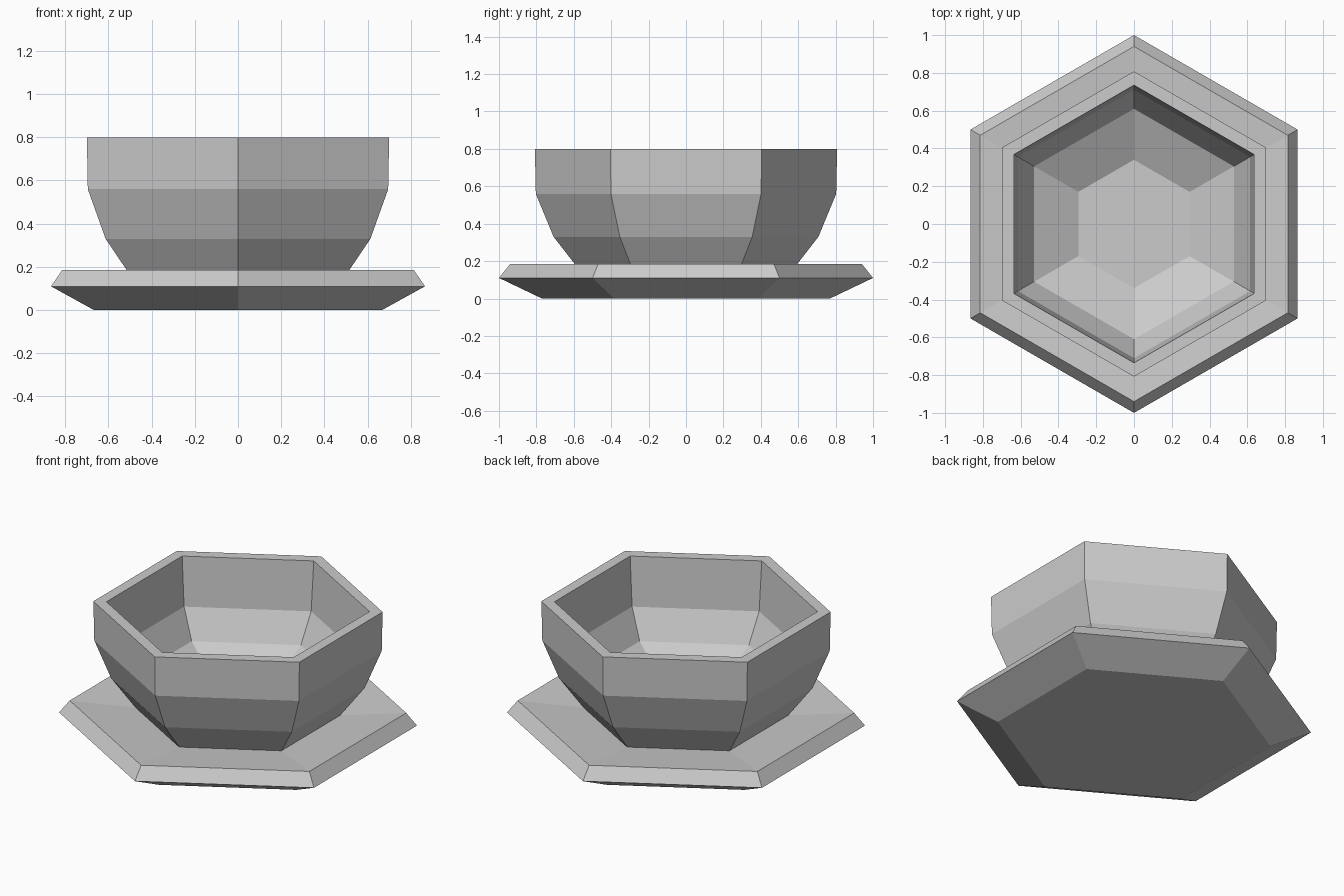
import bpy, bmesh
from math import sin, cos, tau

if "Cube" in bpy.data.objects:
    bpy.data.objects.remove(bpy.data.objects["Cube"])

SIDES = 6


def lathe(name, profile):
    """Sweep an (radius, height) profile round six sides, capping both ends."""
    bm = bmesh.new()
    rings = []
    for r, z in profile:
        rings.append([bm.verts.new((r * sin(tau * i / SIDES), r * cos(tau * i / SIDES), z))
                      for i in range(SIDES)])
    for a, b in zip(rings, rings[1:]):
        for i in range(SIDES):
            j = (i + 1) % SIDES
            bm.faces.new((a[i], a[j], b[j], b[i]))
    bm.faces.new(rings[0])
    bm.faces.new(rings[-1])
    bmesh.ops.recalc_face_normals(bm, faces=bm.faces)
    mesh = bpy.data.meshes.new(name)
    bm.to_mesh(mesh)
    bm.free()
    obj = bpy.data.objects.new(name, mesh)
    bpy.context.collection.objects.link(obj)
    return obj


# Saucer: flat base, flared underside, bevelled rim, shallow dished top
lathe("saucer", [(0.77, 0), (1.0, 0.11), (0.94, 0.185), (0.50, 0.15)])

# Cup: outer wall from foot to rim, then inner wall down to the floor
lathe("cup", [(0.55, 0.13), (0.595, 0.185), (0.708, 0.33), (0.803, 0.56), (0.808, 0.80),
              (0.735, 0.80), (0.71, 0.50), (0.61, 0.33), (0.34, 0.20)])
